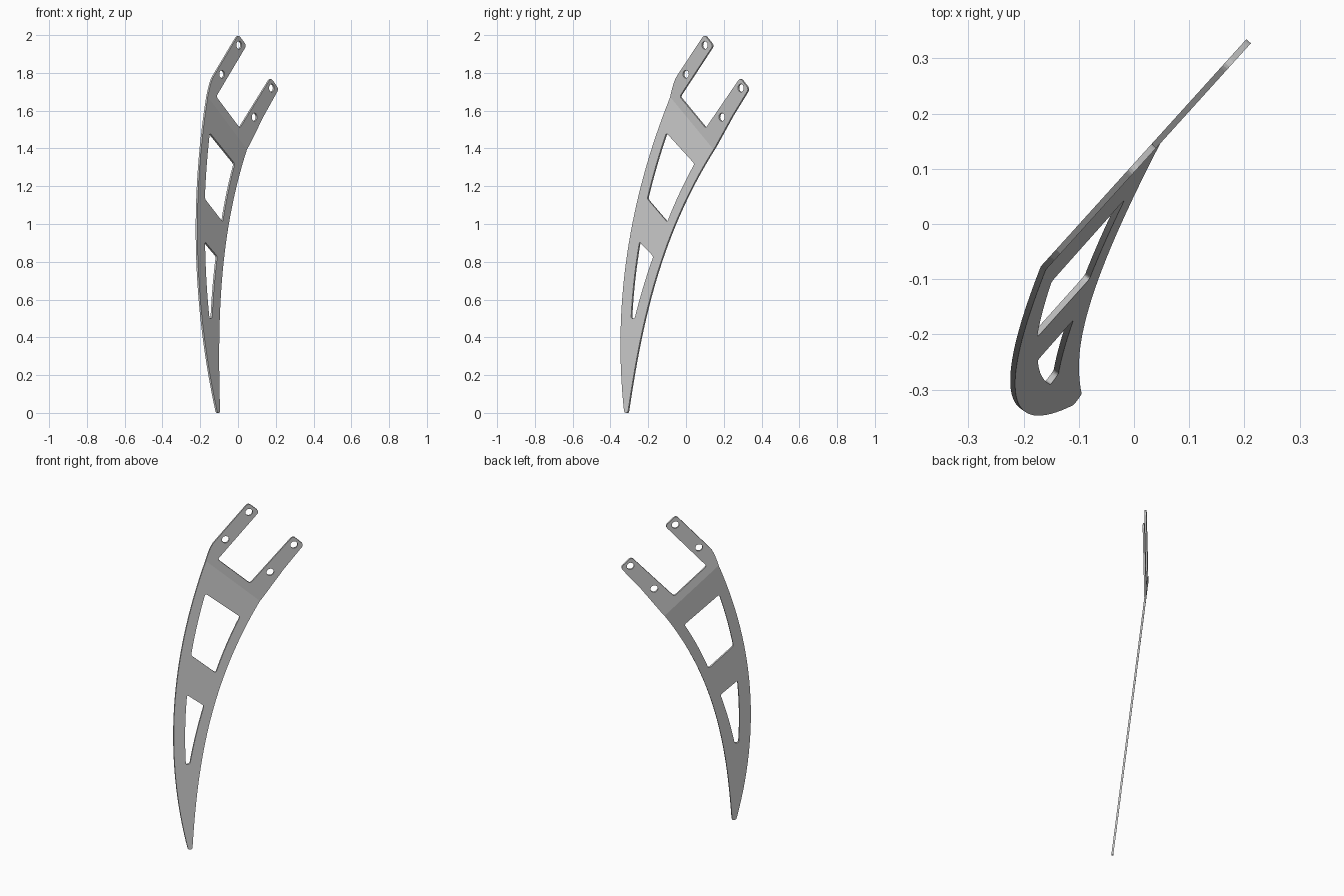
import bpy, bmesh, math
from mathutils import Vector

if "Cube" in bpy.data.objects:
    bpy.data.objects.remove(bpy.data.objects["Cube"])

THICKNESS = 0.011


# Curved edges of the blade, as y for a given height z
def rear_edge(z):
    return -0.324 - 0.11 * z + 0.153 * z * z


def front_edge(z):
    return -0.305 + 0.147 * z + 0.04 * z ** 2 + 0.0633 * z ** 3


def run(edge, z0, z1, n, off0=0.0, off1=0.0):
    """Points along an edge between two heights, with a sideways offset."""
    pts = []
    for i in range(n + 1):
        t = i / n
        z = z0 + (z1 - z0) * t
        pts.append((edge(z) + off0 + (off1 - off0) * t, z))
    return pts


def fillet(points, steps=5):
    """Round each corner that carries a third value (tangent length)."""
    out = []
    for i, p in enumerate(points):
        c = Vector(p[:2])
        if len(p) < 3:
            out.append(c)
            continue
        a = Vector(points[i - 1][:2]) - c
        b = Vector(points[(i + 1) % len(points)][:2]) - c
        a = c + a.normalized() * min(p[2], a.length * 0.45)
        b = c + b.normalized() * min(p[2], b.length * 0.45)
        for k in range(steps + 1):
            t = k / steps
            out.append(a * (1 - t) ** 2 + c * 2 * t * (1 - t) + b * t * t)
    return out


def rounded_ends(pts, r):
    return [(*pts[0], r)] + pts[1:-1] + [(*pts[-1], r)]


def bolt_hole(y, z, n=20):
    return [Vector((y + 0.0155 * math.cos(math.tau * i / n),
                    z + 0.021 * math.sin(math.tau * i / n))) for i in range(n)]


# Outer outline: front edge up, two fork arms, rear edge down
tip_r = 0.012
fork = [(0.25, 1.575), (0.336, 1.715, 0.018), (0.29, 1.774, 0.018),
        (0.108, 1.508, 0.012), (-0.03, 1.675, 0.012),
        (0.147, 1.945, 0.018), (0.1, 2.003, 0.018),
        (-0.05, 1.775), (-0.062, 1.745), (-0.073, 1.705)]
front = run(front_edge, 0.0, 1.41, 30)
rear = run(rear_edge, 1.67, 0.0, 32)
front[0] = (*front[0], tip_r)
rear[-1] = (*rear[-1], tip_r)
loops = [fillet(front + fork + rear)]

# Two lightening windows that follow the edges
for rear_span, front_span, r in (
        ((1.482, 1.133, 0.05, 0.05), (1.01, 1.318, -0.046, -0.055), 0.012),
        ((0.905, 0.50, 0.055, 0.053), (0.50, 0.828, -0.055, -0.05), 0.010)):
    a = run(rear_edge, rear_span[0], rear_span[1], 8, *rear_span[2:])
    b = run(front_edge, front_span[0], front_span[1], 8, *front_span[2:])
    loops.append(fillet(rounded_ends(a, r) + rounded_ends(b, r)))

# Bolt holes in the arms
for y, z in ((0.103, 1.947), (0.003, 1.793), (0.294, 1.72), (0.193, 1.566)):
    loops.append(bolt_hole(y, z))

# Fill the flat shape and cut it along the fold
bm = bmesh.new()
for loop in loops:
    vs = [bm.verts.new((p.x, p.y, 0)) for p in loop]
    for i, v in enumerate(vs):
        bm.edges.new((vs[i - 1], v))
bmesh.ops.triangle_fill(bm, use_beauty=True, edges=bm.edges[:], normal=(0, 0, 1))
bmesh.ops.bisect_plane(bm, geom=bm.verts[:] + bm.edges[:] + bm.faces[:],
                       plane_co=(0, 1.575, 0), plane_no=(1.21, 1, 0), dist=1e-5)

# Stand it up: upright fork above the fold, leaning blade below
for v in bm.verts:
    y, z = v.co.x, v.co.y
    below = max(0.0, 1.575 - 1.21 * y - z)
    v.co = (0.905 * (y - 0.1015) + 0.1383 * below, y, z)
bm.normal_update()
for f in bm.faces:
    if f.normal.x < 0:
        f.normal_flip()
mesh = bpy.data.meshes.new("bent_blade_bracket")
bm.to_mesh(mesh)
bm.free()
bracket = bpy.data.objects.new("bent_blade_bracket", mesh)
bpy.context.collection.objects.link(bracket)

# Plate thickness, with smooth rims and a crisp fold
solid = bracket.modifiers.new("thickness", 'SOLIDIFY')
solid.thickness = THICKNESS
solid.offset = 0
bpy.context.view_layer.objects.active = bracket
bracket.select_set(True)
bpy.ops.object.modifier_apply(modifier=solid.name)
bpy.ops.object.shade_smooth_by_angle(angle=math.radians(5))
